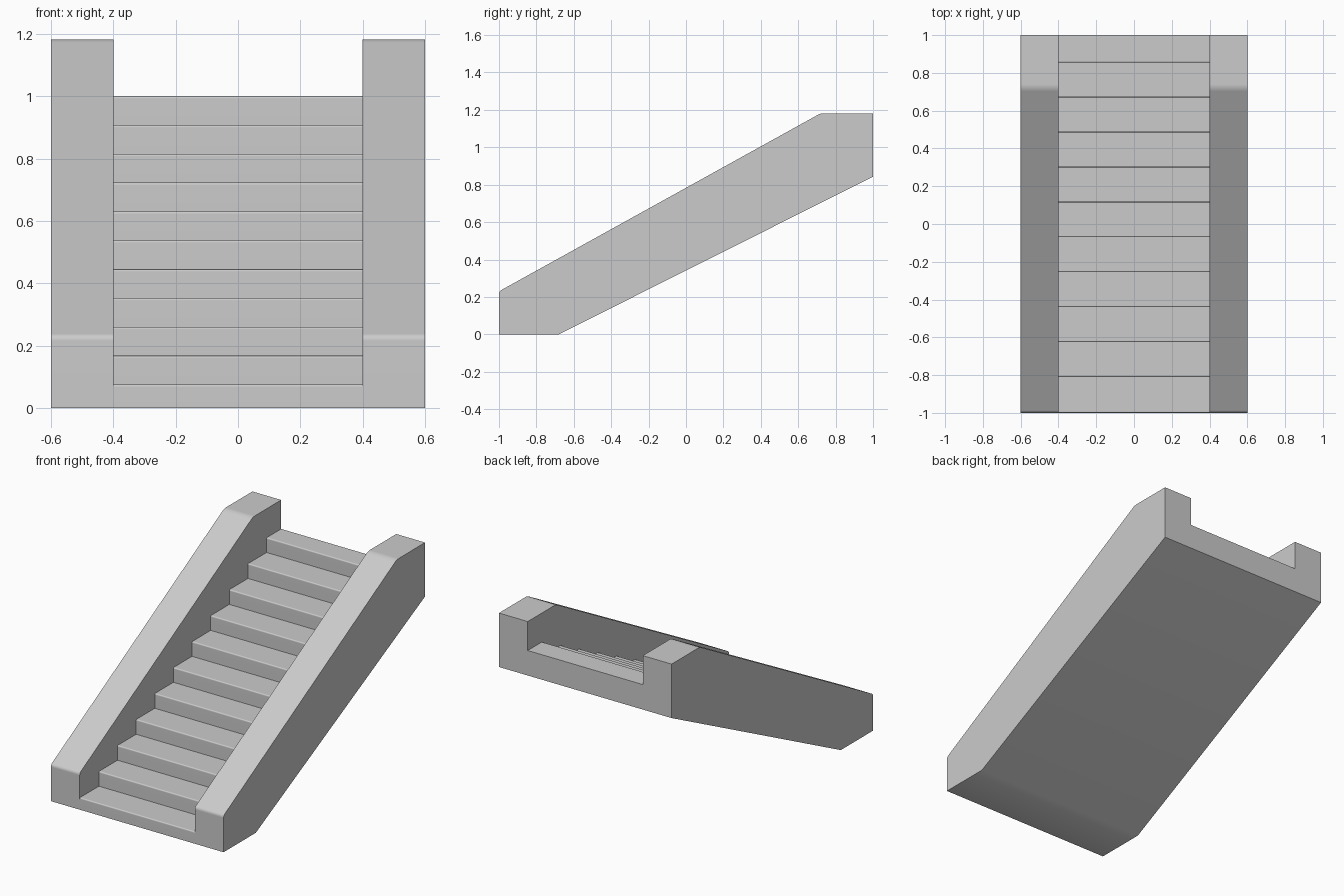
import bpy
import bmesh
from math import radians
from mathutils import Vector

if "Cube" in bpy.data.objects:
    bpy.data.objects.remove(bpy.data.objects["Cube"])


def rounded(points, segments=4):
    """Each point is (y, z, trim); a trim above 0 rounds that corner."""
    out = []
    for i, (y, z, trim) in enumerate(points):
        corner = Vector((y, z))
        if trim == 0:
            out.append(corner)
            continue
        before = Vector(points[i - 1][:2])
        after = Vector(points[(i + 1) % len(points)][:2])
        a = corner + (before - corner).normalized() * trim
        b = corner + (after - corner).normalized() * trim
        for s in range(segments + 1):
            t = s / segments
            out.append(a * (1 - t) ** 2 + corner * 2 * t * (1 - t) + b * t ** 2)
    return out


def extrude_profile(name, points, x0, x1):
    """Extrude a side profile in the YZ plane from x0 to x1."""
    bm = bmesh.new()
    face = bm.faces.new([bm.verts.new((x0, p.x, p.y)) for p in rounded(points)])
    result = bmesh.ops.extrude_face_region(bm, geom=[face], use_keep_orig=True)
    moved = [v for v in result["geom"] if isinstance(v, bmesh.types.BMVert)]
    bmesh.ops.translate(bm, verts=moved, vec=(x1 - x0, 0, 0))
    bmesh.ops.recalc_face_normals(bm, faces=bm.faces)
    mesh = bpy.data.meshes.new(name)
    bm.to_mesh(mesh)
    bm.free()
    obj = bpy.data.objects.new(name, mesh)
    bpy.context.collection.objects.link(obj)
    bpy.ops.object.select_all(action='DESELECT')
    obj.select_set(True)
    bpy.context.view_layer.objects.active = obj
    bpy.ops.object.shade_smooth_by_angle(angle=radians(30))
    return obj


# Shared sloping underside
underside = [(-1, 0, 0), (-0.68, 0, 0), (1, 0.843, 0)]

# Side walls, softened where the slope begins and ends
wall = extrude_profile(
    "side_walls",
    underside + [(1, 1.182, 0), (0.72, 1.182, 0.02), (-1, 0.23, 0.015)],
    0.4, 0.6)
wall.modifiers.new("mirror", 'MIRROR').use_axis[0] = True
wall.modifiers.new("flat_faces", 'WEIGHTED_NORMAL').keep_sharp = True

# Flight of eleven steps with slightly rounded nosings
RUN, RISE, COUNT = 0.185, 0.0925, 11
steps = []
back = 1.0
for k in reversed(range(COUNT)):
    front = -1.0 if k == 0 else -0.81 + RUN * (k - 1)
    z = 0.075 + RISE * k
    steps += [(back, z, 0), (front, z, 0.008)]
    back = front
stairs = extrude_profile("stair_flight", underside + steps, -0.4, 0.4)
stairs.modifiers.new("flat_faces", 'WEIGHTED_NORMAL').keep_sharp = True
